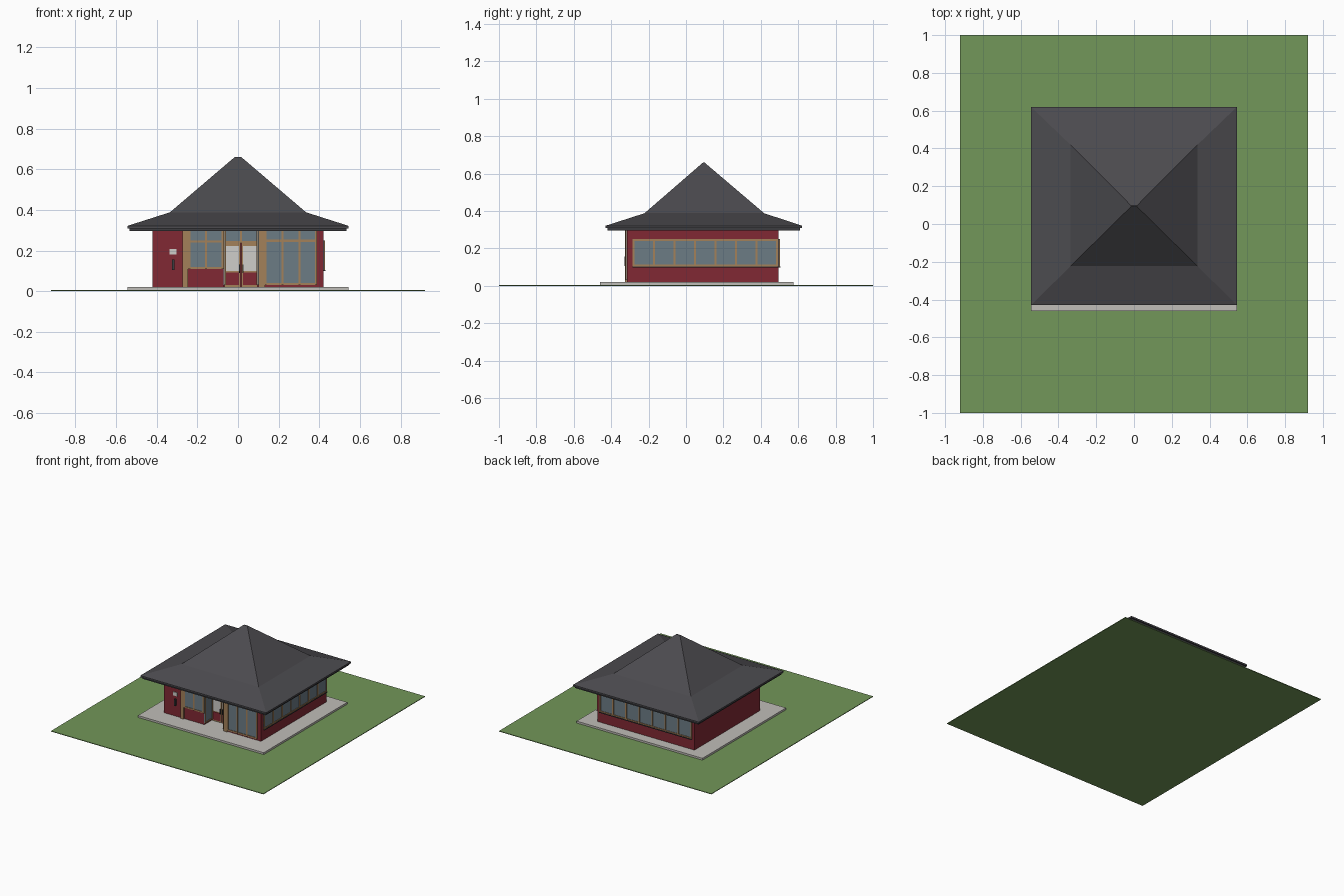
import bpy, bmesh, math
from mathutils import Matrix, Vector

cube = bpy.data.objects.get("Cube")
if cube:
    bpy.data.objects.remove(cube, do_unlink=True)


def material(name, r, g, b):
    m = bpy.data.materials.new(name)
    m.use_nodes = True
    m.diffuse_color = (r, g, b, 1)
    m.node_tree.nodes["Principled BSDF"].inputs["Base Color"].default_value = (r, g, b, 1)
    return m


GRASS = material("grass green", 0.17, 0.31, 0.10)
CONCRETE = material("pale concrete", 0.53, 0.51, 0.48)
RED = material("barn red", 0.22, 0.022, 0.034)
ROOF = material("charcoal shingle", 0.072, 0.070, 0.078)
TRIM = material("dark trim", 0.045, 0.045, 0.05)
WOOD = material("tan wood", 0.37, 0.22, 0.10)
GLASS = material("blue grey glass", 0.15, 0.20, 0.235)
WHITE = material("off white panel", 0.62, 0.61, 0.59)


def finish(bm, name, mat):
    bmesh.ops.recalc_face_normals(bm, faces=bm.faces)
    mesh = bpy.data.meshes.new(name)
    bm.to_mesh(mesh)
    bm.free()
    mesh.materials.append(mat)
    obj = bpy.data.objects.new(name, mesh)
    bpy.context.collection.objects.link(obj)
    return obj


def boxes(name, mat, spans, place=Matrix()):
    """One object from boxes given as (x0, x1, y0, y1, z0, z1)."""
    bm = bmesh.new()
    for x0, x1, y0, y1, z0, z1 in spans:
        mid = Vector((x0 + x1, y0 + y1, z0 + z1)) / 2
        size = Matrix.Diagonal((x1 - x0, y1 - y0, z1 - z0, 1))
        bmesh.ops.create_cube(bm, size=1, matrix=place @ Matrix.Translation(mid) @ size)
    return finish(bm, name, mat)


def facade(x, y, degrees):
    """Local frame on a wall: x runs along it, -y points outwards."""
    return Matrix.Translation((x, y, 0)) @ Matrix.Rotation(math.radians(degrees), 4, "Z")


def window(name, place, x0, x1, z0, z1, panes, rails=(), bar=0.010):
    """Glass plate with a wooden frame, mullions and cross rails."""
    boxes(name + "_glass", GLASS, [(x0, x1, -0.003, 0.002, z0, z1)], place)
    h = bar / 2
    spans = []
    for i in range(panes + 1):
        c = x0 + h + (x1 - x0 - bar) * i / panes
        spans.append((c - h, c + h, -0.008, 0, z0, z1))
    for z in (z0 + h, z1 - h, *rails):
        spans.append((x0, x1, -0.007, 0, z - h, z + h))
    boxes(name + "_frame", WOOD, spans, place)


# Site
boxes("lawn", GRASS, [(-0.92, 0.92, -1, 1, 0, 0.005)])
boxes("paving_slab", CONCRETE, [(-0.545, 0.545, -0.46, 0.575, 0.004, 0.02)])

# Walls, with a recessed entrance in the plan
FRONT, BACK, DOOR_Y, WALL_TOP = -0.315, 0.495, -0.215, 0.312
plan = [(-0.42, FRONT), (-0.07, FRONT), (-0.07, DOOR_Y), (0.10, DOOR_Y),
        (0.10, FRONT), (0.42, FRONT), (0.42, BACK), (-0.42, BACK)]
bm = bmesh.new()
base = bm.faces.new([bm.verts.new((x, y, 0.02)) for x, y in plan])
top = bmesh.ops.extrude_face_region(bm, geom=[base])["geom"]
bmesh.ops.translate(bm, vec=(0, 0, WALL_TOP - 0.02),
                    verts=[v for v in top if isinstance(v, bmesh.types.BMVert)])
finish(bm, "walls", RED)

# Windows
front = facade(0, FRONT, 0)
window("front_left_window", front, -0.245, -0.07, 0.11, 0.305, 2, (0.245,))
window("front_right_window", front, 0.13, 0.39, 0.03, 0.305, 3, (0.248,))
window("side_window", facade(0.42, 0, 90), -0.285, 0.492, 0.103, 0.25, 7)
window("back_window", facade(0, BACK, 180), -0.40, 0.40, 0.103, 0.25, 7)
window("entrance_left_glazing", facade(-0.07, DOOR_Y, 90), -0.1, 0, 0.03, 0.305, 1, (0.245,))
window("entrance_right_glazing", facade(0.10, DOOR_Y, -90), 0, 0.1, 0.03, 0.305, 1, (0.245,))
boxes("front_posts", WOOD, [(-0.272, -0.245, -0.01, 0.01, 0.02, 0.31),
                            (0.10, 0.132, -0.01, 0.01, 0.02, 0.31)], front)

# Sills under the window bands
boxes("side_sill", TRIM, [(-0.285, 0.492, -0.011, 0, 0.098, 0.104)], facade(0.42, 0, 90))
boxes("back_sill", TRIM, [(-0.40, 0.40, -0.011, 0, 0.098, 0.104)], facade(0, BACK, 180))

# Double doors with a transom above
entry = facade(0, DOOR_Y, 0)
window("door_transom", entry, -0.07, 0.10, 0.238, 0.305, 2)
for side, x in (("right", -0.066), ("left", 0.018)):
    w = 0.078
    boxes(side + "_door_leaf", WOOD, [(x, x + w, -0.008, 0.002, 0.02, 0.238)], entry)
    boxes(side + "_door_upper_panel", WHITE,
          [(x + 0.006, x + w - 0.006, -0.011, 0, 0.10, 0.222)], entry)
    boxes(side + "_door_lower_panel", RED,
          [(x + 0.006, x + w - 0.006, -0.011, 0, 0.03, 0.092)], entry)
boxes("door_handles", TRIM, [(x, x + 0.004, -0.018, -0.01, 0.09, 0.13)
                             for x in (0.005, 0.023)], entry)

# Fittings on the front wall
boxes("wall_plaque", WHITE, [(-0.337, -0.302, -0.006, 0, 0.18, 0.208)], front)
boxes("letter_box", TRIM, [(-0.326, -0.312, -0.014, 0, 0.105, 0.157)], front)

# Two-pitch hipped roof built from stacked rectangles
rings = [(0.545, -0.43, 0.62, 0.308), (0.545, -0.43, 0.62, 0.321),
         (0.335, -0.222, 0.418, 0.388), (0.016, 0.092, 0.098, 0.66)]
bm = bmesh.new()
loops = [[bm.verts.new(p) for p in ((-hx, y0, z), (hx, y0, z), (hx, y1, z), (-hx, y1, z))]
         for hx, y0, y1, z in rings]
for low, high in zip(loops, loops[1:]):
    for i in range(4):
        j = (i + 1) % 4
        bm.faces.new((low[i], low[j], high[j], high[i]))
bm.faces.new(loops[0])
bm.faces.new(loops[-1])
finish(bm, "hipped_roof", ROOF)

# Fascia under the eaves
o, t = 0.535, 0.014
boxes("eave_fascia", TRIM, [
    (-o, o, -0.42, -0.42 + t, 0.295, 0.31), (-o, o, 0.61 - t, 0.61, 0.295, 0.31),
    (-o, -o + t, -0.42, 0.61, 0.295, 0.31), (o - t, o, -0.42, 0.61, 0.295, 0.31)])
